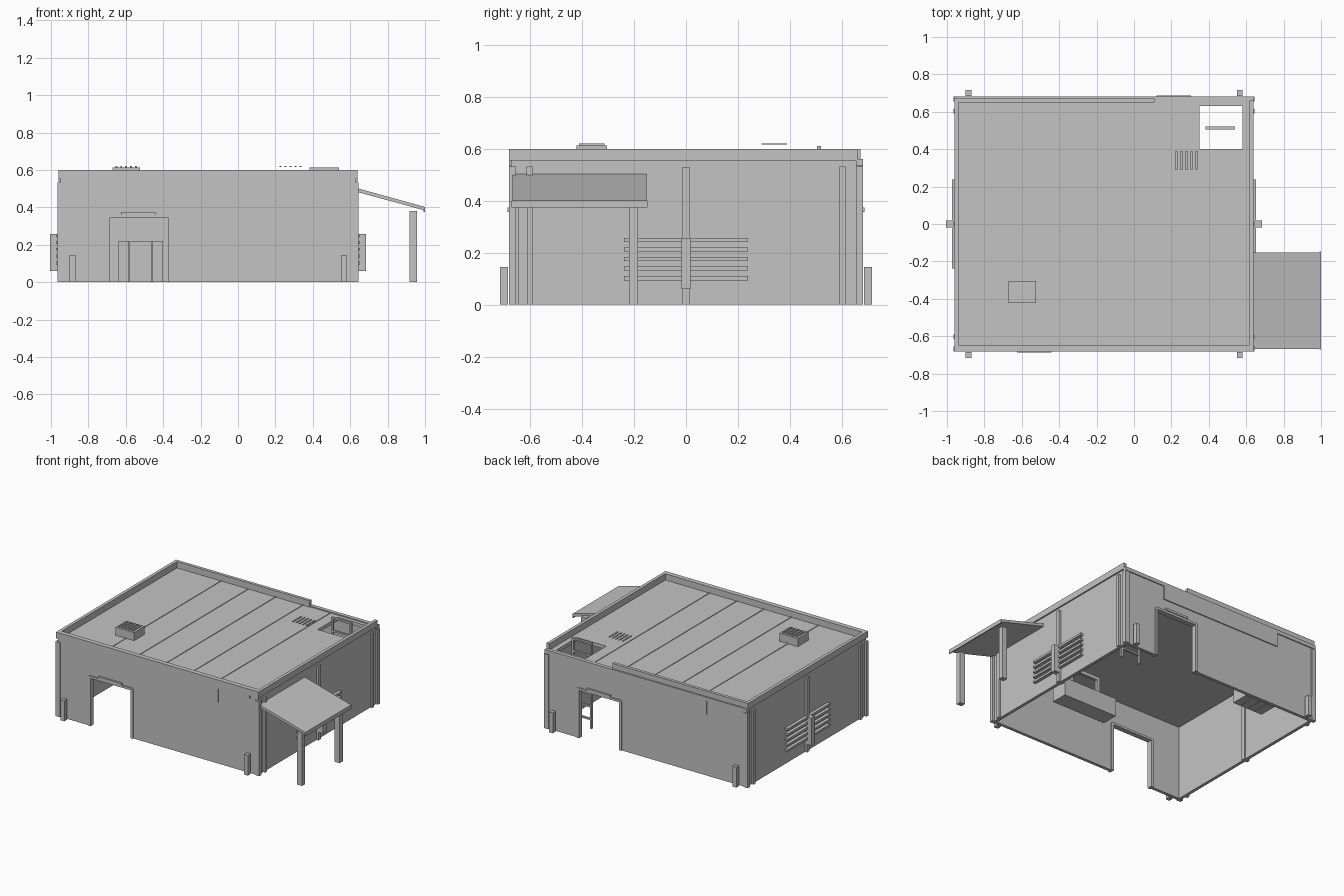
import bpy, bmesh, math
from mathutils import Matrix

if "Cube" in bpy.data.objects:
    bpy.data.objects.remove(bpy.data.objects["Cube"], do_unlink=True)

grey = bpy.data.materials.new("plain grey")
grey.use_nodes = True
grey.diffuse_color = (0.55, 0.55, 0.55, 1)
grey.node_tree.nodes["Principled BSDF"].inputs["Base Color"].default_value = (0.55, 0.55, 0.55, 1)

CX = -0.16      # centre of the building along x
HX, HY = 0.79, 0.675    # half size of the walls
ROOF = 0.555
TURN = Matrix.Translation((2 * CX, 0, 0)) @ Matrix.Rotation(math.pi, 4, "Z")


def finish(name, bm):
    bmesh.ops.recalc_face_normals(bm, faces=bm.faces)
    mesh = bpy.data.meshes.new(name)
    bm.to_mesh(mesh)
    bm.free()
    mesh.materials.append(grey)
    ob = bpy.data.objects.new(name, mesh)
    bpy.context.collection.objects.link(ob)
    return ob


def boxes(name, spans, twin=False):
    """Boxes given as (x0, x1, y0, y1, z0, z1); twin repeats them half a turn round."""
    bm = bmesh.new()
    for x0, x1, y0, y1, z0, z1 in spans:
        m = Matrix.Translation(((x0 + x1) / 2, (y0 + y1) / 2, (z0 + z1) / 2))
        m = m @ Matrix.Diagonal((x1 - x0, y1 - y0, z1 - z0, 1))
        bmesh.ops.create_cube(bm, size=1, matrix=m)
        if twin:
            bmesh.ops.create_cube(bm, size=1, matrix=TURN @ m)
    return finish(name, bm)


def prism(name, profile, y0, y1, twin=False):
    """Extrude an x-z outline along y."""
    bm = bmesh.new()
    face = bm.faces.new([bm.verts.new((x, y0, z)) for x, z in profile])
    ext = bmesh.ops.extrude_face_region(bm, geom=[face])
    new = [v for v in ext["geom"] if isinstance(v, bmesh.types.BMVert)]
    bmesh.ops.translate(bm, verts=new, vec=(0, y1 - y0, 0))
    if twin:
        geom = bm.verts[:] + bm.edges[:] + bm.faces[:]
        copy = bmesh.ops.duplicate(bm, geom=geom)["geom"]
        bmesh.ops.transform(bm, matrix=TURN, verts=[v for v in copy if isinstance(v, bmesh.types.BMVert)])
    return finish(name, bm)


def cut(target, cutter):
    mod = target.modifiers.new("cut", "BOOLEAN")
    mod.operation, mod.solver, mod.object = "DIFFERENCE", "EXACT", cutter
    bpy.context.view_layer.objects.active = target
    bpy.ops.object.modifier_apply(modifier=mod.name)
    bpy.data.objects.remove(cutter, do_unlink=True)


# Hollow shell, open below, with two doorways and a roof hatch
shell = boxes("building_shell", [(CX - HX, CX + HX, -HY, HY, 0, ROOF)])
cut(shell, boxes("room_cutter", [(CX - HX + 0.022, CX + HX - 0.022, -HY + 0.022, HY - 0.022, -0.1, 0.53)]))
cut(shell, boxes("door_cutter", [(-0.69, -0.37, -0.75, -0.6, -0.1, 0.342)], True))
cut(shell, boxes("hatch_cutter", [(0.35, 0.58, 0.4, 0.63, 0.5, 0.6)]))

# Doorway trim and lintel cap
prism("door_frame", [(-0.708, 0), (-0.708, 0.348), (-0.698, 0.358), (-0.362, 0.358), (-0.352, 0.348),
                     (-0.352, 0), (-0.372, 0), (-0.372, 0.342), (-0.688, 0.342), (-0.688, 0)],
      -0.682, -0.645, True)
boxes("door_cap", [(-0.625, -0.44, -0.688, -0.67, 0.358, 0.374)], True)

# T-shaped fascia on the front and back
prism("fascia", [(-0.89, 0.557), (-0.89, 0.535), (-0.636, 0.535), (-0.636, 0.438),
                 (0.32, 0.438), (0.32, 0.535), (0.57, 0.535), (0.57, 0.557)], -0.682, -0.67, True)

# Parapet with a gap at the back beside the hatch
boxes("front_parapet", [(-0.96, 0.64, -0.682, -0.648, ROOF, 0.6)])
boxes("back_parapet", [(-0.96, 0.11, 0.65, 0.672, 0.55, 0.6)])
boxes("back_roof_edge", [(-0.96, 0.64, 0.655, 0.682, 0.535, 0.562)])
boxes("side_parapet", [(0.617, 0.64, -0.66, 0.66, ROOF, 0.6)], True)

# Roof seams
boxes("roof_seams", [(x - 0.004, x + 0.004, -0.65, 0.65, 0.55, 0.559)
                     for x in (CX + 0.215 * i for i in range(-2, 3))])

# Roof vent box and the slatted grille
boxes("roof_vent", [(-0.67, -0.525, -0.422, -0.304, 0.55, 0.613)])
boxes("roof_vent_slats", [(-0.655 + 0.026 * i, -0.645 + 0.026 * i, -0.412, -0.314, 0.612, 0.621) for i in range(5)])
boxes("roof_grille", [(0.223 + 0.0265 * i, 0.233 + 0.0265 * i, 0.29, 0.39, 0.617, 0.622) for i in range(5)])

# Hatch ladder
boxes("ladder", [(x, x + 0.014, 0.505, 0.52, 0, 0.612) for x in (0.382, 0.526)]
      + [(0.39, 0.53, 0.506, 0.519, z, z + 0.012) for z in (0.06 + 0.09 * i for i in range(6))]
      + [(0.382, 0.54, 0.505, 0.52, 0.6, 0.612)])

# Corner posts and pilasters on the side walls
posts = []
for s in (-1, 1):
    for a, b in ((0.592, 0.615), (0.655, 0.682)):
        lo, hi = sorted((s * a, s * b))
        posts.append((0.61, 0.645, lo, hi, 0, 0.532))
boxes("corner_posts", posts, True)

# Side conduits, their covers and the louvres
boxes("side_conduit", [(0.6, 0.645, -0.014, 0.014, 0, 0.53)], True)
boxes("conduit_cover", [(0.645, 0.685, -0.018, 0.018, 0.06, 0.257)], True)
boxes("side_louvres", [(0.625, 0.653, -0.238, 0.238, z, z + 0.016)
                       for z in (0.094 + 0.037 * i for i in range(5))], True)

# Bollards outside the front and back walls
boxes("bollards", [(x, x + 0.03, -0.717, -0.685, 0, 0.145) for x in (-0.9, 0.55)], True)

# Lean-to awning with two posts
prism("awning_roof", [(0.635, 0.503), (1.0, 0.402), (1.0, 0.383), (0.635, 0.483)], -0.668, -0.152)
boxes("awning_lip", [(0.993, 1.0, -0.672, -0.148, 0.374, 0.402)])
boxes("awning_posts", [(0.917, 0.957, y, y + 0.035, 0, 0.38) for y in (-0.645, -0.22)])

# Lockers and a desk inside
boxes("lockers", [(-0.64 + 0.06 * i, -0.582 + 0.06 * i, 0.52, 0.65, 0, 0.22) for i in range(4)])
boxes("desk", [(0.07, 0.5, -0.22, -0.1, 0, 0.13)])
boxes("desk_frame", [(x, x + 0.025, -0.17, -0.15, 0.13, 0.25) for x in (0.16, 0.385)]
      + [(0.16, 0.41, -0.17, -0.15, 0.25, 0.275)])
